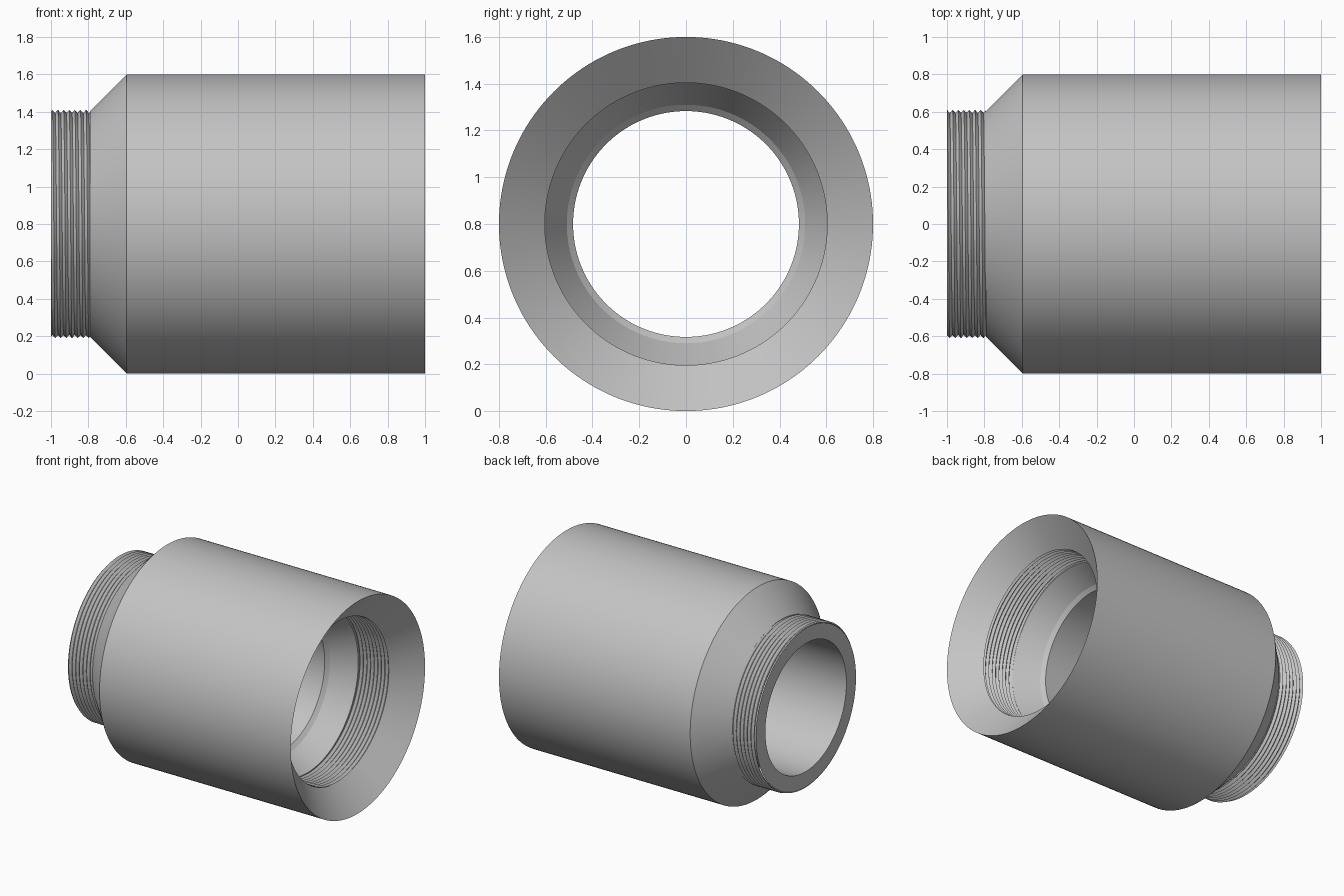
import bpy, bmesh, math

cube = bpy.data.objects.get("Cube")
if cube:
    bpy.data.objects.remove(cube, do_unlink=True)

SEG = 160          # sides of every round part
AXIS_Z = 0.8       # height of the centre line
PITCH = 0.03       # distance between thread crests

steel = bpy.data.materials.new("grey_steel")
steel.use_nodes = True
GREY = (0.55, 0.55, 0.55, 1)
steel.diffuse_color = GREY
steel.node_tree.nodes["Principled BSDF"].inputs["Base Color"].default_value = GREY


def sweep(name, rows):
    """Skin rows of (x, radius) functions of the turn fraction around the x axis."""
    bm = bmesh.new()
    grid = []
    for row in rows:
        ring = []
        for j in range(SEG + 1):
            t = j / SEG
            x, r = row(t)
            a = math.tau * t
            ring.append(bm.verts.new((x, r * math.cos(a), AXIS_Z + r * math.sin(a))))
        grid.append(ring)
    for a, b in zip(grid, grid[1:]):
        for j in range(SEG):
            bm.faces.new((a[j], a[j + 1], b[j + 1], b[j]))
    bmesh.ops.remove_doubles(bm, verts=bm.verts, dist=1e-5)
    bmesh.ops.dissolve_degenerate(bm, edges=bm.edges, dist=1e-5)
    mesh = bpy.data.meshes.new(name)
    bm.to_mesh(mesh)
    bm.free()
    mesh.materials.append(steel)
    obj = bpy.data.objects.new(name, mesh)
    bpy.context.collection.objects.link(obj)
    bpy.ops.object.select_all(action='DESELECT')
    obj.select_set(True)
    bpy.context.view_layer.objects.active = obj
    bpy.ops.object.shade_smooth_by_angle(angle=math.radians(15))
    return obj


def lathe(name, profile):
    return sweep(name, [lambda t, p=p: p for p in profile])


def thread(name, x0, x1, r_low, r_high, inside=False):
    """Helical V thread, trimmed square at both ends."""
    def row(k):
        def point(t):
            x = min(max(x0 + (k / 2 + t) * PITCH, x0), x1)
            phase = ((x - x0) / PITCH - t) % 1
            return x, r_low + (r_high - r_low) * abs(2 * phase - 1)
        return point
    count = math.ceil((x1 - x0) / PITCH) * 2
    rows = [row(k) for k in range(-2, count + 1)]
    return sweep(name, rows[::-1] if inside else rows)


# Outer shell with the sloped shoulder
lathe("outer_body", [(-0.79, 0.59), (-0.79, 0.605), (-0.595, 0.8), (1, 0.8)])
# Flared mouth
lathe("flared_mouth", [(1, 0.8), (0.835, 0.604)])
# Internal taper, chamfered step and through bore
lathe("inner_bore", [(0.58, 0.622), (0.58, 0.604), (0.41, 0.51),
                     (0.385, 0.483), (-1, 0.483)])
# Flat face at the threaded end
lathe("end_face", [(-1, 0.483), (-1, 0.597)])
# Threads
thread("external_thread", -1, -0.79, 0.594, 0.61)
thread("internal_thread", 0.58, 0.835, 0.604, 0.62, inside=True)
